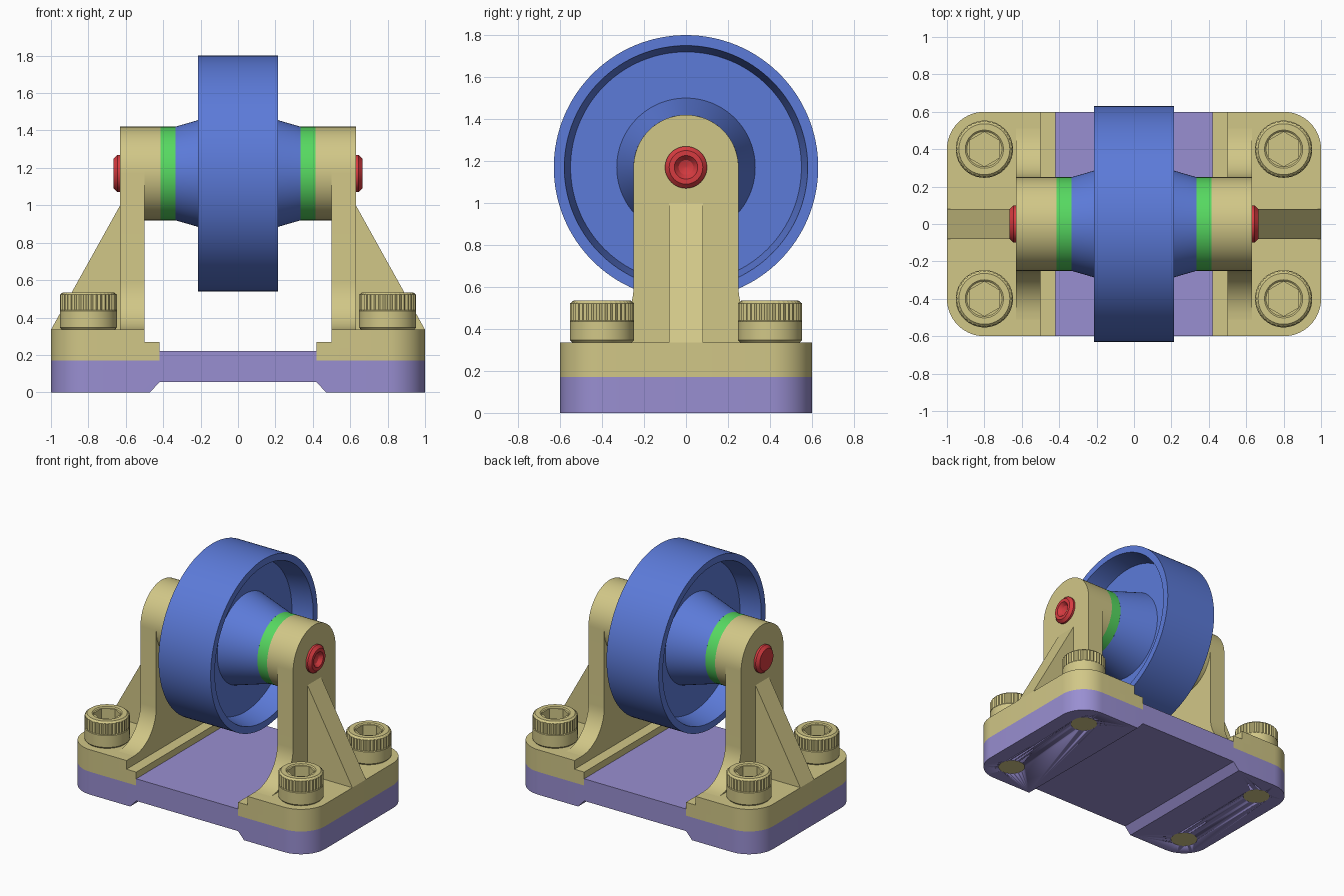
import bpy, bmesh
from math import pi, sin, cos, radians
from mathutils import Matrix, Vector

cube = bpy.data.objects.get("Cube")
if cube:
    bpy.data.objects.remove(cube, do_unlink=True)


def material(name, r, g, b):
    m = bpy.data.materials.new(name)
    m.use_nodes = True
    rgba = [((c + 0.055) / 1.055) ** 2.4 for c in (r, g, b)] + [1]
    m.diffuse_color = rgba
    node = next(n for n in m.node_tree.nodes if n.type == 'BSDF_PRINCIPLED')
    node.inputs["Base Color"].default_value = rgba
    return m


TAN = material("tan", .82, .78, .53)
BLUE = material("blue", .36, .48, .85)
PURPLE = material("purple", .60, .56, .82)
GREEN = material("green", .34, .85, .38)
RED = material("red", .84, .23, .25)

AXLE_Z = 1.17


def finish(name, bm, mat):
    bmesh.ops.recalc_face_normals(bm, faces=bm.faces)
    me = bpy.data.meshes.new(name)
    bm.to_mesh(me)
    bm.free()
    ob = bpy.data.objects.new(name, me)
    bpy.context.collection.objects.link(ob)
    me.materials.append(mat)
    bpy.ops.object.select_all(action='DESELECT')
    bpy.context.view_layer.objects.active = ob
    ob.select_set(True)
    bpy.ops.object.shade_smooth_by_angle(angle=radians(25))
    return ob


def extrude(name, outline, axis, a, b, mat, corner=0):
    """Extrude an outline along x or y, optionally rounding the vertical end corners."""
    bm = bmesh.new()
    place = (lambda u, v: (a, u, v)) if axis == 'x' else (lambda u, v: (u, a, v))
    face = bm.faces.new([bm.verts.new(place(u, v)) for u, v in outline])
    side = bmesh.ops.extrude_face_region(bm, geom=[face])['geom']
    move = Vector((b - a, 0, 0) if axis == 'x' else (0, b - a, 0))
    bmesh.ops.translate(bm, vec=move, verts=[g for g in side if isinstance(g, bmesh.types.BMVert)])
    if corner:
        ends = [e for e in bm.edges
                if all(abs(abs(v.co.x) - 1) < 1e-4 for v in e.verts)
                and abs(e.verts[0].co.y - e.verts[1].co.y) < 1e-4]
        bmesh.ops.bevel(bm, geom=ends, offset=corner, segments=14, profile=.5, affect='EDGES')
    return finish(name, bm, mat)


def lathe(name, profile, matrix, mat, n=72):
    """Spin (height, radius) pairs; a radius may be a function of the angle."""
    bm = bmesh.new()
    rings = []
    for h, r in profile:
        ring = []
        for i in range(n):
            t = 2 * pi * i / n
            rad = r(t) if callable(r) else r
            ring.append(bm.verts.new(matrix @ Vector((rad * cos(t), rad * sin(t), h))))
        rings.append(ring)
    for p, q in zip(rings, rings[1:]):
        for i in range(n):
            j = (i + 1) % n
            bm.faces.new((p[i], p[j], q[j], q[i]))
    bm.faces.new(rings[0])
    bm.faces.new(rings[-1])
    return finish(name, bm, mat)


along_x = Matrix.Translation((0, 0, AXLE_Z)) @ Matrix.Rotation(pi / 2, 4, 'Y')

# Base plate: raised middle, relieved underside
half = [(.42, .055), (.47, 0), (1, 0), (1, .17), (.42, .17), (.42, .22)]
base = extrude("base_plate", half + [(-x, z) for x, z in reversed(half)],
               'y', -.6, .6, PURPLE, corner=.2)

# Wheel: rim, web and tapered hub
wheel_half = [(.06, .33), (.06, .55), (.215, .58), (.215, .63)]
hub = [(.335, .25)]
right_side = hub + wheel_half
lathe("wheel", [(-h, r) for h, r in right_side] + [(h, r) for h, r in reversed(right_side)],
      along_x, BLUE, 128)

# Axle pin with a centre recess in one end
lathe("axle_pin", [(-.665, .08), (-.645, .1), (.645, .1), (.665, .08),
                   (.665, .056), (.64, .035), (.63, .005)], along_x, RED, 48)

# Bearing brackets and spacers
R, FLARE, TOP = .25, .26, .335
quarter = [i * pi / 24 for i in range(13)]
flank = [(R + FLARE - FLARE * sin(t), TOP + FLARE - FLARE * cos(t)) for t in quarter]
arch = [(R * cos(t), AXLE_Z + R * sin(t)) for t in (i * pi / 32 for i in range(33))]
upright = flank + arch + [(-y, z) for y, z in reversed(flank)]

for s, side in ((1, "left"), (-1, "right")):
    foot = [(.42, .17), (1, .17), (1, TOP), (.5, TOP), (.5, .27), (.42, .27)]
    extrude(side + "_bracket_foot", [(s * x, z) for x, z in foot], 'y', -.6, .6, TAN, corner=.2)
    extrude(side + "_bracket_upright", upright, 'x', s * .5, s * .63, TAN)
    rib = [(.62, TOP), (1, TOP), (.63, 1), (.62, 1)]
    extrude(side + "_bracket_rib", [(s * x, z) for x, z in rib], 'y', -.08, .08, TAN)
    lathe(side + "_bracket_boss", [(s * .415, R), (s * .51, R)], along_x, TAN, 64)
    lathe(side + "_spacer", [(s * .335, R), (s * .415, R)], along_x, GREEN, 64)


# Socket head bolts with knurled heads
def knurl(t):
    return .153 if round(t * 36 / pi) % 2 else .146


def hexagon(t):
    return .08 / cos((t + pi / 6) % (pi / 3) - pi / 6)


BOLT = [(0, .093), (TOP, .093), (TOP, .142), (.347, .153), (.435, .153), (.44, knurl),
        (.522, knurl), (.535, .136), (.535, .102), (.528, .094), (.528, hexagon), (.42, hexagon)]
for sx, xname in ((1, "left"), (-1, "right")):
    for sy, yname in ((1, "back"), (-1, "front")):
        spot = Matrix.Translation((sx * .8, sy * .4, 0))
        # Hole in the base for the bolt end
        cutter = lathe("hole_cutter", [(-.1, .093), (.1, .093)], spot, TAN)
        cutter.hide_render = True
        cut = base.modifiers.new("hole", 'BOOLEAN')
        cut.object, cut.operation, cut.solver = cutter, 'DIFFERENCE', 'EXACT'
        bpy.context.view_layer.objects.active = base
        bpy.ops.object.modifier_apply(modifier=cut.name)
        bpy.data.objects.remove(cutter, do_unlink=True)
        lathe(f"{yname}_{xname}_bolt", BOLT, spot, TAN)
